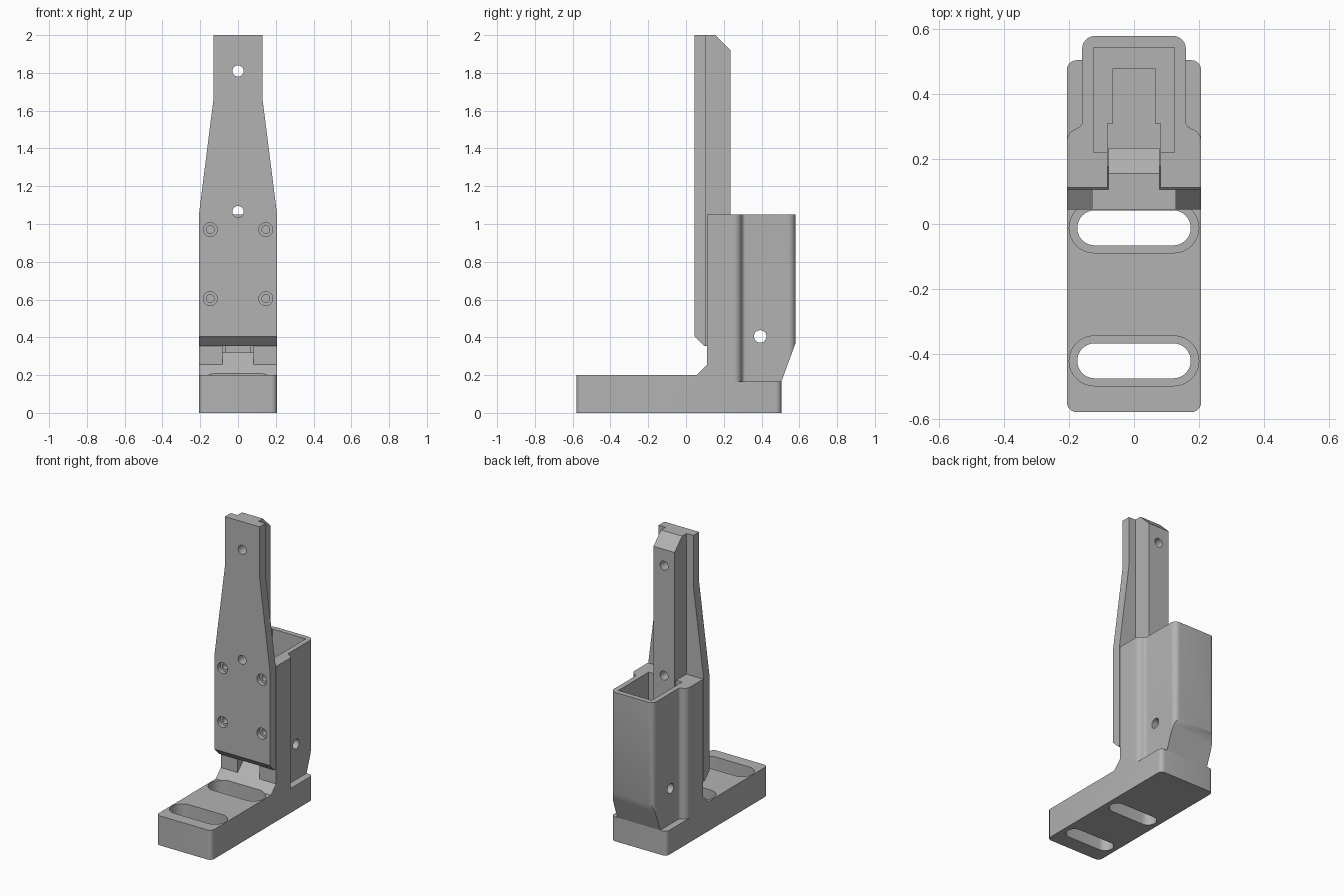
import bpy, bmesh, math

cube = bpy.data.objects.get("Cube")
if cube:
    bpy.data.objects.remove(cube, do_unlink=True)

grey = bpy.data.materials.new("machined_grey")
grey.use_nodes = True
COLOUR = (0.45, 0.45, 0.45, 1)
grey.diffuse_color = COLOUR
grey.node_tree.nodes["Principled BSDF"].inputs["Base Color"].default_value = COLOUR


def prism(name, outline, axis, lo, hi):
    """Extrude a 2D outline along an axis; outline is (y,z), (x,z) or (x,y)."""
    place = {"x": lambda a, b, d: (d, a, b),
             "y": lambda a, b, d: (a, d, b),
             "z": lambda a, b, d: (a, b, d)}[axis]
    bm = bmesh.new()
    low = [bm.verts.new(place(a, b, lo)) for a, b in outline]
    high = [bm.verts.new(place(a, b, hi)) for a, b in outline]
    bm.faces.new(low)
    bm.faces.new(high)
    n = len(outline)
    for i in range(n):
        j = (i + 1) % n
        bm.faces.new((low[i], low[j], high[j], high[i]))
    bmesh.ops.recalc_face_normals(bm, faces=bm.faces)
    mesh = bpy.data.meshes.new(name)
    bm.to_mesh(mesh)
    bm.free()
    mesh.materials.append(grey)
    obj = bpy.data.objects.new(name, mesh)
    bpy.context.collection.objects.link(obj)
    return obj


def arc(cx, cy, r, start, end, steps=8):
    angles = [math.radians(start + (end - start) * i / steps) for i in range(steps + 1)]
    return [(cx + r * math.cos(a), cy + r * math.sin(a)) for a in angles]


def rect(a0, a1, b0, b1):
    return [(a0, b0), (a1, b0), (a1, b1), (a0, b1)]


def circle(cx, cy, r):
    return arc(cx, cy, r, 0, 360, 32)[:-1]


def stadium(half, cy, r):
    return arc(half - r, cy, r, -90, 90, 16) + arc(r - half, cy, r, 90, 270, 16)


def mirrored(right):
    """Close a right-hand outline with its mirror image."""
    return right + [(-x, y) for x, y in reversed(right)]


def finish(obj, cutters):
    """Cut the object, bake the result and smooth only the rounded faces."""
    for cutter in cutters:
        mod = obj.modifiers.new("cut", "BOOLEAN")
        mod.operation = "DIFFERENCE"
        mod.solver = "EXACT"
        mod.object = cutter
    bpy.context.view_layer.update()
    graph = bpy.context.evaluated_depsgraph_get()
    mesh = bpy.data.meshes.new_from_object(obj.evaluated_get(graph))
    obj.modifiers.clear()
    obj.data = mesh
    bpy.ops.object.select_all(action="DESELECT")
    obj.select_set(True)
    bpy.context.view_layer.objects.active = obj
    bpy.ops.object.shade_smooth_by_angle(angle=math.radians(30))


W = 0.207
helpers = []


def cutter(*args):
    obj = prism("cutter", *args)
    obj.hide_render = True
    helpers.append(obj)
    return obj


# Foot: stepped slab with a ramp in front of the sleeve and rounded corners
foot = prism("foot", [(-0.58, 0), (0.505, 0), (0.505, 0.165), (0.112, 0.165),
                      (0.112, 0.255), (0.057, 0.2), (-0.58, 0.2)], "x", -W, W)
bm = bmesh.new()
bm.from_mesh(foot.data)
corners = [e for e in bm.edges
           if abs(e.verts[0].co.z - e.verts[1].co.z) > 0.1
           and (e.verts[0].co.y < -0.5 or e.verts[0].co.y > 0.5)]
bmesh.ops.bevel(bm, geom=corners, offset=0.03, segments=6, profile=0.5, affect="EDGES")
bm.to_mesh(foot.data)
bm.free()

# Two counterbored mounting slots
slots = []
for y in (-0.422, -0.012):
    slots.append(cutter(stadium(0.175, y, 0.054), "z", -0.1, 0.3))
    slots.append(cutter(stadium(0.2, y, 0.077), "z", 0.1, 0.3))
finish(foot, slots)

# Sleeve: flanged front, rounded back
side = ([(W, 0.112)] + arc(0.167, 0.255, 0.04, 0, 75)
        + arc(0.18, 0.315, 0.02, 255, 180, 5) + arc(0.12, 0.54, 0.04, 0, 90))
sleeve = prism("sleeve", mirrored(side), "z", 0.165, 1.05)
finish(sleeve, [
    cutter(rect(-0.125, 0.125, 0.22, 0.545), "z", 0.5, 1.2),
    cutter([(0.05, 0.193), (0.177, 0.32), (0.31, 0.32), (0.31, 1.2), (0.05, 1.2)],
           "x", -0.081, 0.081),
    cutter(rect(-0.065, 0.065, 0.25, 0.48), "z", 0.32, 1.2),
    cutter(circle(0.393, 0.405, 0.033), "x", -0.4, 0.4),
    cutter([(0.505, 0.165), (0.49, 0.1), (0.7, 0.1), (0.7, 0.37), (0.58, 0.37)],
           "x", -0.4, 0.4),
])

# Front plate: tapered, with a chamfered lower edge
through = [cutter(circle(0, z, 0.03), "y", -0.1, 0.4) for z in (1.065, 1.81)]
plate = prism("front_plate", mirrored([(W, 0.355), (W, 1.05), (0.13, 1.66), (0.13, 2)]),
              "y", 0.045, 0.107)
cuts = [cutter([(0.045, 0.405), (0.1, 0.35), (0.1, 0.3), (0, 0.3), (0, 0.45)],
               "x", -0.4, 0.4)]

# Four counterbored screw holes
for x in (-0.147, 0.147):
    for z in (0.605, 0.97):
        cuts.append(cutter(circle(x, z, 0.037), "y", 0, 0.075))
        cuts.append(cutter(circle(x, z, 0.021), "y", 0, 0.2))
finish(plate, cuts + through)

# Sliding rail on the back of the plate
rail = prism("rail", [(0.107, 0.355), (0.235, 0.355), (0.235, 1.92),
                      (0.155, 2), (0.107, 2)], "x", -0.079, 0.079)
finish(rail, through)

for obj in helpers:
    bpy.data.objects.remove(obj, do_unlink=True)
